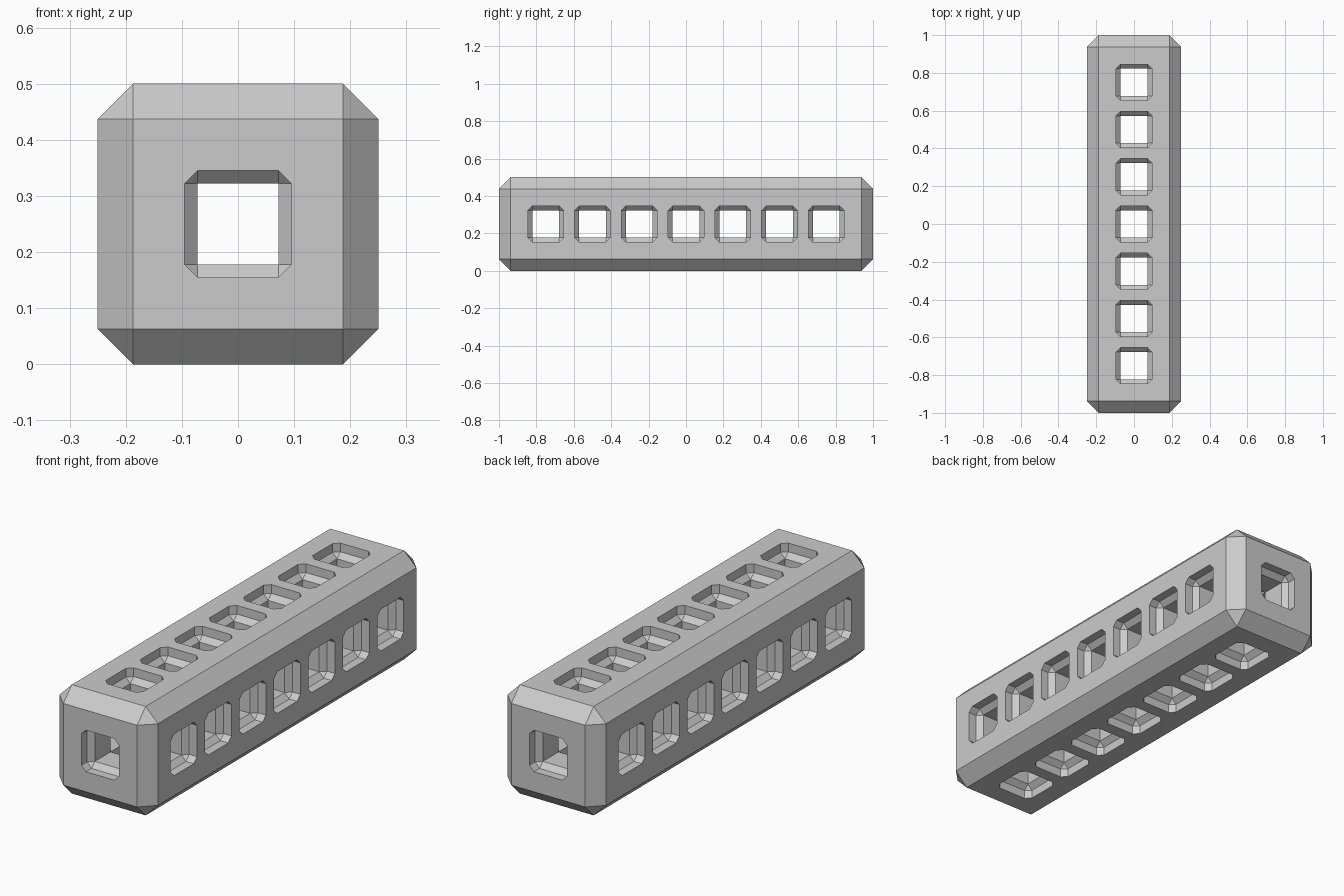
import bpy, bmesh
from mathutils import Matrix, Vector

old = bpy.data.objects.get("Cube")
if old:
    bpy.data.objects.remove(old, do_unlink=True)

# Main sizes
WIDTH, LENGTH, CHAMFER = 0.5, 2.0, 0.0625
PITCH, COUNT = 0.25, 7
OUTER, INNER = 0.0955, 0.072      # half widths of pocket and tunnel
LIP = 0.04                        # straight depth of the pocket
MID = WIDTH / 2                   # height of the beam's axis

grey = bpy.data.materials.new("light grey")
grey.use_nodes = True
grey.diffuse_color = (0.6, 0.6, 0.6, 1)
grey.node_tree.nodes["Principled BSDF"].inputs["Base Color"].default_value = (0.6, 0.6, 0.6, 1)


def make_object(name, bm):
    bmesh.ops.recalc_face_normals(bm, faces=bm.faces)
    mesh = bpy.data.meshes.new(name)
    bm.to_mesh(mesh)
    bm.free()
    mesh.materials.append(grey)
    obj = bpy.data.objects.new(name, mesh)
    bpy.context.collection.objects.link(obj)
    return obj


def ring(bm, half, z):
    """Square with its corners cut back to the tunnel width."""
    a, b = half, INNER
    points = [(a, -b), (a, b), (b, a), (-b, a), (-a, b), (-a, -b), (-b, -a), (b, -a)]
    return [bm.verts.new((x, y, z)) for x, y in points]


def add_hole(bm, half_depth, matrix):
    """Square tunnel that flares into an eight-sided pocket at both ends."""
    shoulder = half_depth - LIP
    neck = shoulder - (OUTER - INNER)
    levels = [(OUTER, half_depth + 0.05), (OUTER, shoulder), (INNER, neck),
              (INNER, -neck), (OUTER, -shoulder), (OUTER, -half_depth - 0.05)]
    rings = [ring(bm, half, z) for half, z in levels]
    for r, s in zip(rings, rings[1:]):
        for i in range(8):
            j = (i + 1) % 8
            bm.faces.new((r[i], r[j], s[j], s[i]))
    bm.faces.new(rings[0])
    bm.faces.new(rings[-1])
    verts = [v for r in rings for v in r]
    bmesh.ops.transform(bm, matrix=matrix, verts=verts)
    bmesh.ops.remove_doubles(bm, verts=verts, dist=0.0001)


# Chamfered beam
bm = bmesh.new()
bmesh.ops.create_cube(bm, size=1)
bmesh.ops.scale(bm, vec=(WIDTH, LENGTH, WIDTH), verts=bm.verts)
bmesh.ops.translate(bm, vec=(0, 0, MID), verts=bm.verts)
bmesh.ops.bevel(bm, geom=bm.edges[:], offset=CHAMFER, segments=1, affect='EDGES')
beam = make_object("perforated_beam", bm)

# Hole cutters: a row across, a row upright and one lengthwise
across = Matrix.Rotation(1.5707963, 4, 'Y')
lengthwise = Matrix.Rotation(1.5707963, 4, 'X')
row = [(i - (COUNT - 1) / 2) * PITCH for i in range(COUNT)]
groups = [("lengthwise_cutter", LENGTH / 2, lengthwise, [0]),
          ("across_cutter", WIDTH / 2, across, row),
          ("upright_cutter", WIDTH / 2, Matrix.Identity(4), row)]
for name, depth, turn, places in groups:
    bm = bmesh.new()
    for y in places:
        add_hole(bm, depth, Matrix.Translation(Vector((0, y, MID))) @ turn)
    cutter = make_object(name, bm)
    cutter.hide_render = True
    cutter.hide_viewport = True
    cut = beam.modifiers.new(name, 'BOOLEAN')
    cut.operation = 'DIFFERENCE'
    cut.solver = 'EXACT'
    cut.object = cutter
